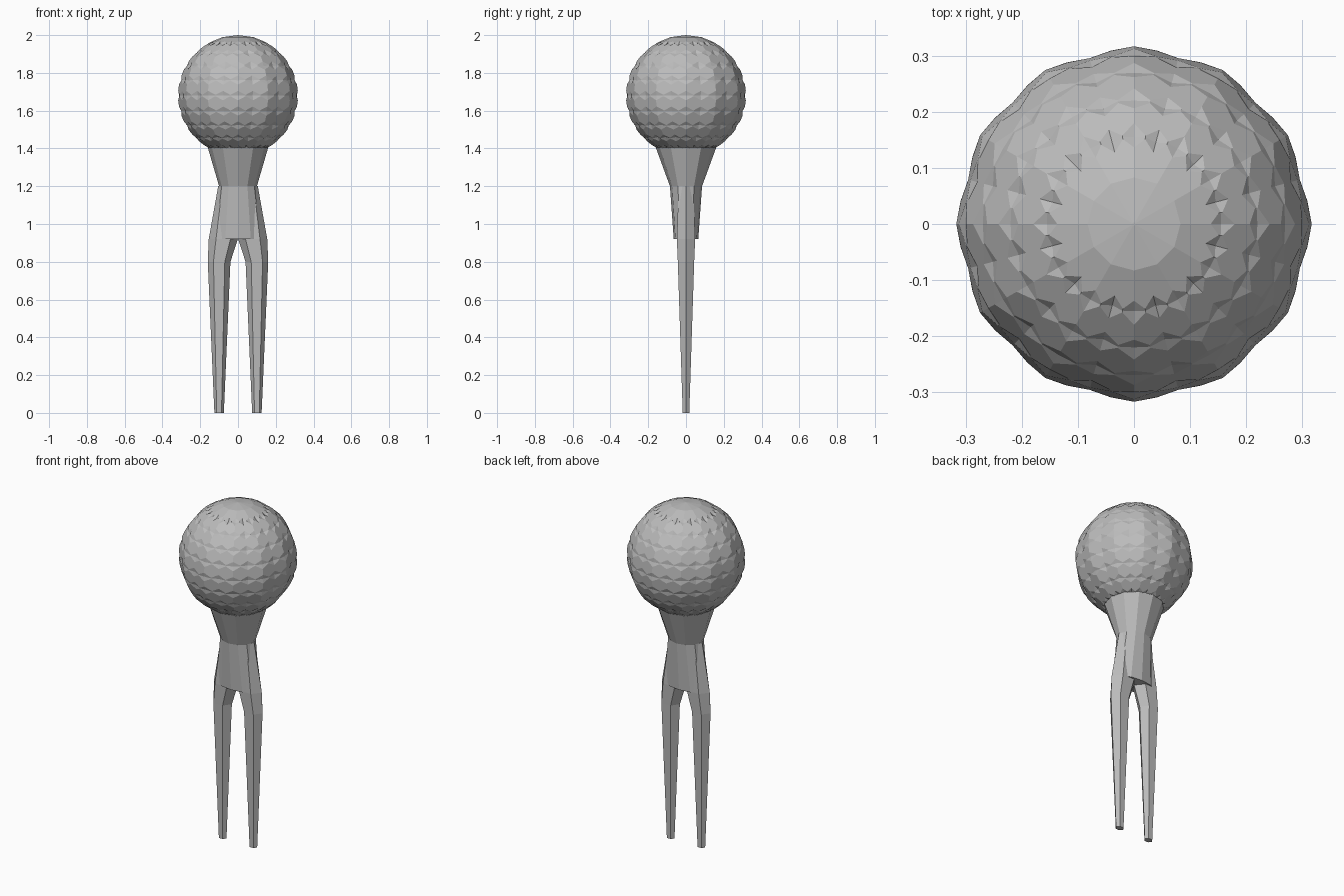
import bpy, bmesh
from math import sin, cos, pi, radians

cube = bpy.data.objects.get("Cube")
if cube:
    bpy.data.objects.remove(cube, do_unlink=True)

grey = bpy.data.materials.new("grey")
grey.use_nodes = True
grey.diffuse_color = (0.5, 0.5, 0.5, 1)
grey.node_tree.nodes["Principled BSDF"].inputs["Base Color"].default_value = (0.5, 0.5, 0.5, 1)


def loft(name, rings):
    """Skin a stack of closed rings (bottom to top) and cap both ends."""
    bm = bmesh.new()
    rows = [[bm.verts.new(p) for p in ring] for ring in rings]
    n = len(rows[0])
    for a, b in zip(rows, rows[1:]):
        for i in range(n):
            j = (i + 1) % n
            bm.faces.new((a[i], a[j], b[j], b[i]))
    bm.faces.new(rows[0][::-1])
    bm.faces.new(rows[-1])
    bmesh.ops.recalc_face_normals(bm, faces=bm.faces)
    mesh = bpy.data.meshes.new(name)
    bm.to_mesh(mesh)
    bm.free()
    mesh.materials.append(grey)
    obj = bpy.data.objects.new(name, mesh)
    bpy.context.collection.objects.link(obj)
    return obj


def oval(z, cx, hx, hy, sides):
    return [(cx + hx * cos(2 * pi * i / sides), hy * sin(2 * pi * i / sides), z)
            for i in range(sides)]


# Ball: twelve-sided sphere with rings of shallow diamond dimples
R, ZC, COLS = 0.32, 1.68, 48


def ball_point(lat, col, depth):
    step = 360 / COLS
    facet = cos(radians(15)) / cos(radians((col * step) % 30 - 15))
    chord = cos(radians(7.5)) / cos(radians(lat % 15 - 7.5))
    r = R * chord - depth
    a = radians(col * step)
    flat = r * cos(radians(lat)) * facet
    return (flat * cos(a), flat * sin(a), ZC + r * sin(radians(lat)))


def ball_ring(lat, shift=0, depth=0):
    ring = []
    for c in range(COLS):
        wide = c % 2 == 0
        ring.append(ball_point(lat + shift * (1 if wide else 0.15), c,
                               depth if wide else 0))
    return ring


rings = [ball_ring(-89.5), ball_ring(-75)]
for lat in range(-60, 61, 15):
    rings += [ball_ring(lat, -4.5), ball_ring(lat, 0, 0.009), ball_ring(lat, 4.5)]
rings += [ball_ring(75), ball_ring(89.5)]
loft("ball", rings)

# Neck cup flaring up under the ball
loft("neck", [oval(1.20, 0, 0.10, 0.085, 12), oval(1.405, 0, 0.16, 0.16, 12)])

# Flattened grip between neck and prongs
loft("grip", [oval(0.92, 0, 0.135, 0.065, 12), oval(1.20, 0, 0.10, 0.085, 12)])

# Two tapering six-sided prongs
for side, label in ((1, "left"), (-1, "right")):
    loft(label + "_prong", [
        oval(0.00, side * 0.10, 0.025, 0.020, 6),
        oval(0.80, side * 0.10, 0.060, 0.050, 6),
        oval(0.92, side * 0.078, 0.077, 0.056, 6),
        oval(1.20, side * 0.060, 0.045, 0.045, 6)])
